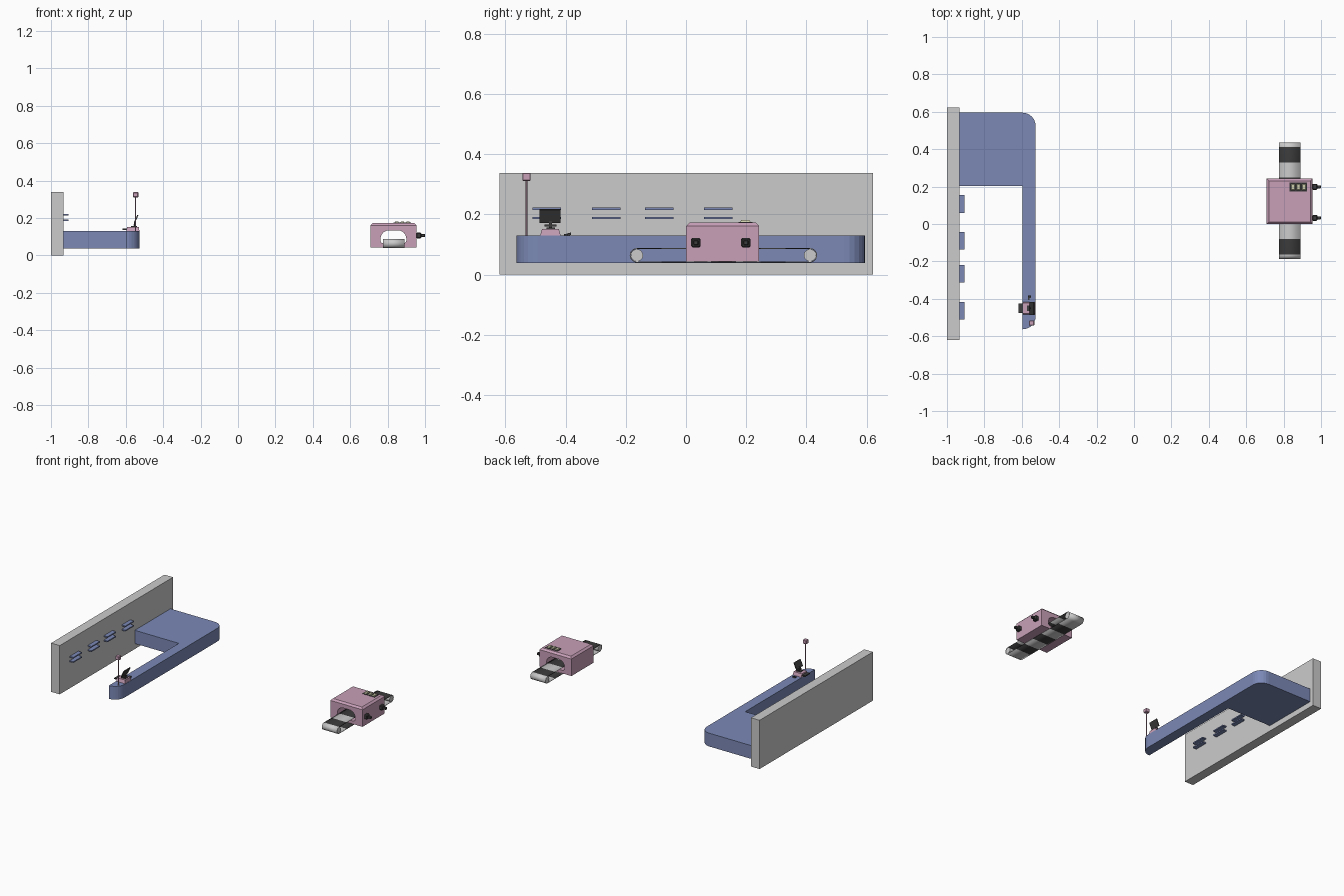
import bpy, bmesh
from math import pi, sin, cos, radians
from mathutils import Matrix, Vector

if "Cube" in bpy.data.objects:
    bpy.data.objects.remove(bpy.data.objects["Cube"])


def mat(name, rgb):
    m = bpy.data.materials.new(name)
    m.diffuse_color = (*rgb, 1)
    m.use_nodes = True
    m.node_tree.nodes["Principled BSDF"].inputs["Base Color"].default_value = m.diffuse_color
    return m


BLUE = mat("blue", (0.20, 0.25, 0.47))
PINK = mat("pink", (0.58, 0.35, 0.48))
DARK = mat("dark", (0.045, 0.045, 0.045))
CREAM = mat("cream", (0.62, 0.62, 0.42))


def finish(name, bm, m=None):
    bmesh.ops.recalc_face_normals(bm, faces=bm.faces)
    me = bpy.data.meshes.new(name)
    bm.to_mesh(me)
    bm.free()
    o = bpy.data.objects.new(name, me)
    bpy.context.collection.objects.link(o)
    if m:
        me.materials.append(m)
    return o


def box(name, lo, hi, m=None, bevel=0, rot=None, taper=(1, 1)):
    """Box between two corners; optional top taper, edge bevel and rotation about its centre."""
    lo, hi = Vector(lo), Vector(hi)
    c, s = (lo + hi) / 2, hi - lo
    bm = bmesh.new()
    bmesh.ops.create_cube(bm, size=1)
    for v in bm.verts:
        k = taper if v.co.z > 0 else (1, 1)
        v.co = Vector((v.co.x * s.x * k[0], v.co.y * s.y * k[1], v.co.z * s.z))
    if bevel:
        bmesh.ops.bevel(bm, geom=bm.edges[:], offset=bevel, segments=1, affect='EDGES', profile=0.5)
    bm.transform(Matrix.Translation(c) @ (rot or Matrix.Identity(4)))
    return finish(name, bm, m)


def extrude(name, pts, vec, m=None):
    """Extrude a closed outline of 3D points along a vector."""
    bm = bmesh.new()
    f = bm.faces.new([bm.verts.new(p) for p in pts])
    r = bmesh.ops.extrude_face_region(bm, geom=[f])
    bmesh.ops.translate(bm, vec=vec, verts=[g for g in r['geom'] if isinstance(g, bmesh.types.BMVert)])
    return finish(name, bm, m)


def arc(cx, cy, r, a0, a1, n):
    return [(cx + r * cos(radians(a0 + (a1 - a0) * i / n)),
             cy + r * sin(radians(a0 + (a1 - a0) * i / n))) for i in range(n + 1)]


def cylinder(name, c, r, depth, m=None, axis='Z', n=16):
    bm = bmesh.new()
    rot = Matrix.Rotation(pi / 2, 4, 'Y') if axis == 'X' else Matrix.Identity(4)
    bmesh.ops.create_cone(bm, cap_ends=True, segments=n, radius1=r, radius2=r, depth=depth,
                          matrix=Matrix.Translation(c) @ rot)
    o = finish(name, bm, m)
    for p in o.data.polygons:
        p.use_smooth = len(p.vertices) == 4
    return o


# Back wall with product shelves
box("back_wall", (-1, -0.62, 0), (-0.934, 0.622, 0.338))
for i, y in enumerate((-0.51, -0.312, -0.136, 0.06)):
    for j, z in enumerate((0.184, 0.214)):
        box(f"shelf_{i}_{j}", (-0.936, y, z), (-0.906, y + 0.094, z + 0.008), BLUE)

# Counter: wide block with a long arm, outer corners rounded
outline = ([(-0.935, 0.595), (-0.935, 0.203), (-0.596, 0.203), (-0.596, -0.563)]
           + arc(-0.596, -0.493, 0.07, -80, 0, 6) + arc(-0.596, 0.525, 0.07, 0, 90, 6))
extrude("counter", [(x, y, 0.038) for x, y in outline], (0, 0, 0.092), BLUE)

# Cash register on the counter
box("register_base", (-0.596, -0.485, 0.129), (-0.527, -0.416, 0.152), PINK, taper=(0.9, 0.8))
box("register_keyboard", (-0.617, -0.477, 0.137), (-0.588, -0.425, 0.144), DARK)
box("screen_foot", (-0.572, -0.464, 0.151), (-0.540, -0.436, 0.156), DARK)
box("screen_stem", (-0.556, -0.455, 0.154), (-0.549, -0.446, 0.182), DARK)
box("screen_bar", (-0.558, -0.470, 0.160), (-0.547, -0.431, 0.166), DARK)
box("screen", (-0.548, -0.487, 0.170), (-0.542, -0.417, 0.218), DARK,
    rot=Matrix.Rotation(radians(24), 4, 'Y'))
box("hand_scanner_grip", (-0.566, -0.405, 0.129), (-0.558, -0.386, 0.134), DARK)
box("hand_scanner_head", (-0.568, -0.396, 0.130), (-0.550, -0.382, 0.138), DARK,
    rot=Matrix.Rotation(radians(12), 4, 'X'))

# Lane marker pole
cylinder("lane_pole", (-0.547, -0.530, 0.22), 0.0028, 0.19, PINK, n=8)
box("lane_lamp", (-0.561, -0.544, 0.311), (-0.533, -0.516, 0.338), PINK, bevel=0.003)

# Scanner housing, chamfered along the top, with an arched tunnel cut through
body = box("scanner_body", (0.709, 0, 0.043), (0.955, 0.243, 0.173), PINK)
bm = bmesh.new()
bm.from_mesh(body.data)
top = [e for e in bm.edges if all(v.co.z > 0.17 for v in e.verts)]
bmesh.ops.bevel(bm, geom=top, offset=0.012, segments=1, affect='EDGES', profile=0.5)
bm.to_mesh(body.data)
bm.free()
hole = (arc(0.778, 0.080, 0.016, 180, 270, 3) + arc(0.884, 0.080, 0.016, 270, 360, 3)
        + arc(0.855, 0.089, 0.045, 0, 90, 6) + arc(0.807, 0.089, 0.045, 90, 180, 6))
cutter = extrude("tunnel_cutter", [(x, -0.1, z) for x, z in hole], (0, 0.5, 0))
cutter.hide_render = True
mod = body.modifiers.new("tunnel", 'BOOLEAN')
mod.operation, mod.object, mod.solver = 'DIFFERENCE', cutter, 'EXACT'
bpy.context.view_layer.objects.active = body
bpy.ops.object.modifier_apply(modifier=mod.name)
bpy.data.objects.remove(cutter)

# Conveyor belt: thin closed loop with alternating dark stripes
Y0, Y1, ZC, R, N = -0.163, 0.412, 0.064, 0.024, 7
step = (Y1 - Y0) / N
path = ([(Y0 + i * step, ZC + R) for i in range(N)] + arc(Y1, ZC, R, 90, -90, 10)
        + [(Y1 - i * step, ZC - R) for i in range(1, N)] + arc(Y0, ZC, R, 270, 90, 10)[:-1])
bm = bmesh.new()
rows = [[bm.verts.new((x, y, z)) for x in (0.774, 0.890)] for y, z in path]
for i, a in enumerate(rows):
    b = rows[(i + 1) % len(rows)]
    f = bm.faces.new((a[0], a[1], b[1], b[0]))
    mid = f.calc_center_median()
    k = int((mid.y - Y0) / step + 100) - 100
    flat = Y0 < mid.y < Y1
    f.material_index = 1 if flat and (k % 2 == 0) == (mid.z > ZC) else 0
    f.smooth = True
belt = finish("conveyor_belt", bm)
belt.data.materials.append(None)
belt.data.materials.append(DARK)
sol = belt.modifiers.new("thickness", 'SOLIDIFY')
sol.thickness, sol.offset = 0.003, -1
for i, y in enumerate((Y0, Y1)):
    cylinder(f"belt_roller_{i}", (0.832, y, ZC), 0.0205, 0.114, axis='X', n=20)

# Side knobs: broad collar and narrow tip
for i, y in enumerate((0.033, 0.199)):
    box(f"knob_collar_{i}", (0.953, y - 0.016, 0.090), (0.980, y + 0.016, 0.122), DARK, bevel=0.005)
    box(f"knob_tip_{i}", (0.978, y - 0.008, 0.098), (1.0, y + 0.008, 0.114), DARK, bevel=0.002)

# Control panel with three buttons
box("button_panel", (0.832, 0.174, 0.171), (0.926, 0.221, 0.175), DARK)
for i in range(3):
    x = 0.849 + i * 0.030
    box(f"button_{i}", (x - 0.011, 0.180, 0.174), (x + 0.011, 0.215, 0.181), CREAM, taper=(0.75, 0.8))
